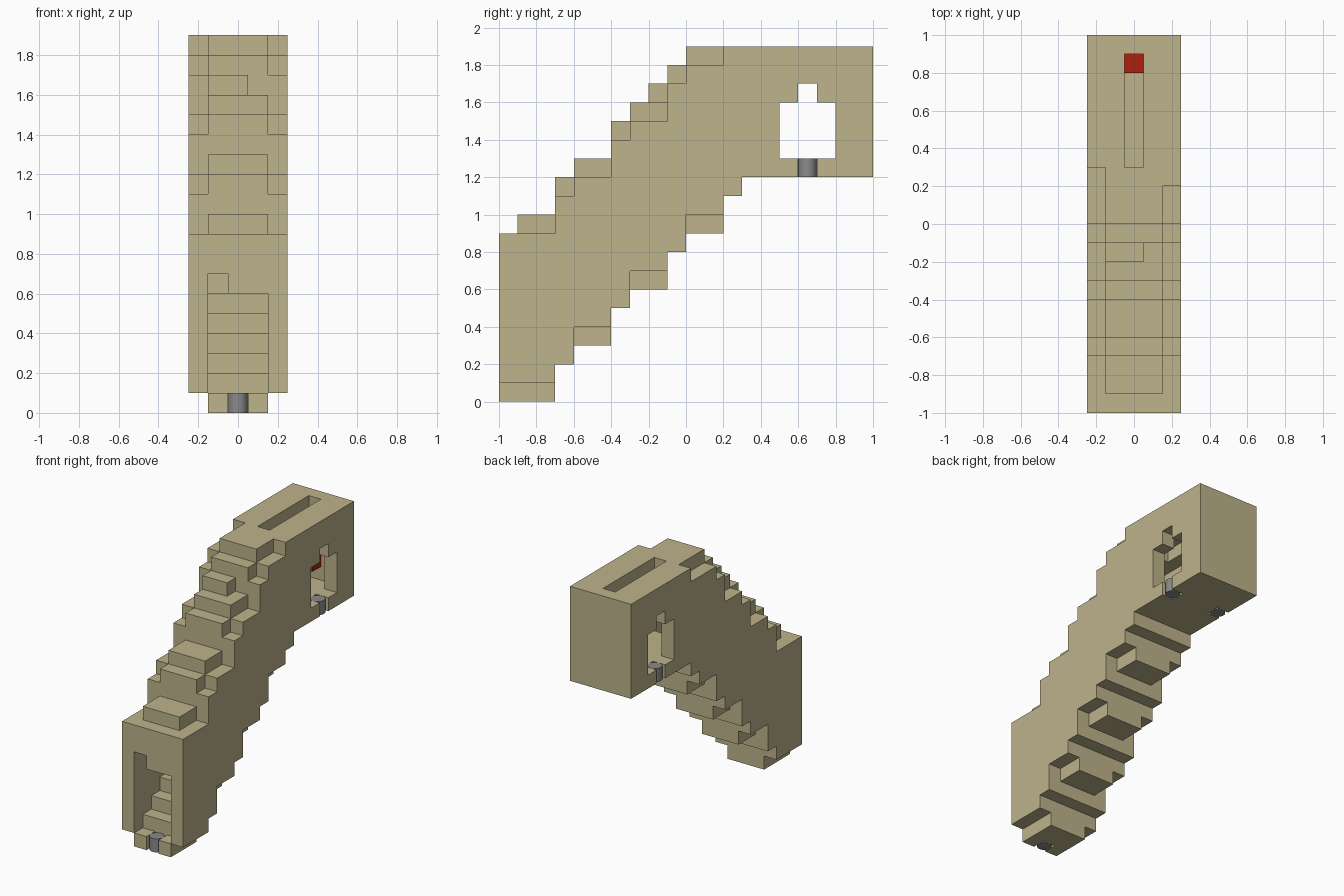
import bpy
import bmesh
from mathutils import Vector

cube = bpy.data.objects.get("Cube")
if cube:
    bpy.data.objects.remove(cube, do_unlink=True)

UNIT = 0.1
ORIGIN = Vector((-0.25, -1.0, 0.0))
WIDTH, LENGTH, HEIGHT = 5, 20, 19


def material(name, rgb):
    linear = [((c / 255 + 0.055) / 1.055) ** 2.4 for c in rgb] + [1.0]
    mat = bpy.data.materials.new(name)
    mat.use_nodes = True
    mat.diffuse_color = linear
    mat.node_tree.nodes["Principled BSDF"].inputs["Base Color"].default_value = linear
    return mat


tan = material("tan", (189, 179, 139))
grey = material("grey", (138, 138, 138))
red = material("red", (172, 32, 16))


def finish(name, bm, mat):
    mesh = bpy.data.meshes.new(name)
    bm.to_mesh(mesh)
    bm.free()
    mesh.materials.append(mat)
    obj = bpy.data.objects.new(name, mesh)
    bpy.context.collection.objects.link(obj)
    return obj


def steps(*pairs):
    """Expand (level, run) pairs to one level per block along the length."""
    levels = [level for level, run in pairs for _ in range(run)]
    return levels + levels[-1:] * (LENGTH - len(levels))


# Stepped outlines of the core and of the two side walls
core_top = steps((9, 1), (10, 2), (12, 1), (13, 2), (15, 1), (16, 1), (17, 1), (18, 1), (19, 1))
core_base = steps((0, 3), (2, 1), (3, 2), (5, 1), (6, 2), (8, 1), (9, 2), (11, 1), (12, 1))
wall_top = steps((9, 3), (11, 1), (12, 2), (14, 1), (15, 2), (17, 1), (18, 2), (19, 1))
wall_base = steps((1, 3), (2, 1), (4, 2), (5, 1), (7, 2), (8, 1), (10, 2), (11, 1), (12, 1))

PINS = [(2, 0, 0), (0, 16, 12), (4, 16, 12)]


def solid(x, y, z):
    if not (0 <= x < WIDTH and 0 <= y < LENGTH and 0 <= z < HEIGHT):
        return False
    side = x in (0, 4)
    top, base = (wall_top, wall_base) if side else (core_top, core_base)
    if not base[y] <= z < top[y]:
        return False
    # Chipped corners and pin sockets
    if (x, y, z) in PINS or (x, y, z) in [(0, 12, 18), (3, 8, 16), (1, 0, 6)]:
        return False
    # Side windows with a small notch above
    if side:
        window = 15 <= y < 18 and 13 <= z < 16
        return not (window or (y == 16 and z == 16))
    # Stair tunnel, upper chamber and the slot in the roof
    if y < 12:
        return not y + 1 <= z < y + 6
    if y < 19 and 13 <= z < 17:
        return False
    return not (x == 2 and 13 <= y < 19 and z >= 17)


# Body: outer skin of the block shape
bm = bmesh.new()
points = {}


def corner(p):
    if p not in points:
        points[p] = bm.verts.new(ORIGIN + Vector(p) * UNIT)
    return points[p]


for x in range(WIDTH):
    for y in range(LENGTH):
        for z in range(HEIGHT):
            if not solid(x, y, z):
                continue
            for axis in range(3):
                for sign in (0, 1):
                    near = [x, y, z]
                    near[axis] += 1 if sign else -1
                    if solid(*near):
                        continue
                    loop = []
                    for a, b in ((0, 0), (1, 0), (1, 1), (0, 1)):
                        p = [x, y, z]
                        p[axis] += sign
                        p[(axis + 1) % 3] += a
                        p[(axis + 2) % 3] += b
                        loop.append(corner(tuple(p)))
                    bm.faces.new(loop if sign else loop[::-1])
bmesh.ops.dissolve_limit(bm, angle_limit=0.01, verts=bm.verts[:], edges=bm.edges[:])
finish("stepped_body", bm, tan)

# Pins: short upright cylinders in their sockets
for name, cell in zip(("front_pin", "right_window_pin", "left_window_pin"), PINS):
    bm = bmesh.new()
    bmesh.ops.create_cone(bm, cap_ends=True, segments=24, radius1=UNIT / 2,
                          radius2=UNIT / 2, depth=UNIT)
    pin = finish(name, bm, grey)
    pin.location = ORIGIN + (Vector(cell) + Vector((0.5, 0.5, 0.5))) * UNIT
    for poly in pin.data.polygons:
        poly.use_smooth = len(poly.vertices) == 4

# Red block hanging under the back end of the slot
bm = bmesh.new()
bmesh.ops.create_cube(bm, size=UNIT)
bmesh.ops.scale(bm, vec=(1, 1, 3), verts=bm.verts[:])
block = finish("hanging_block", bm, red)
block.location = (0, 0.85, 1.55)
